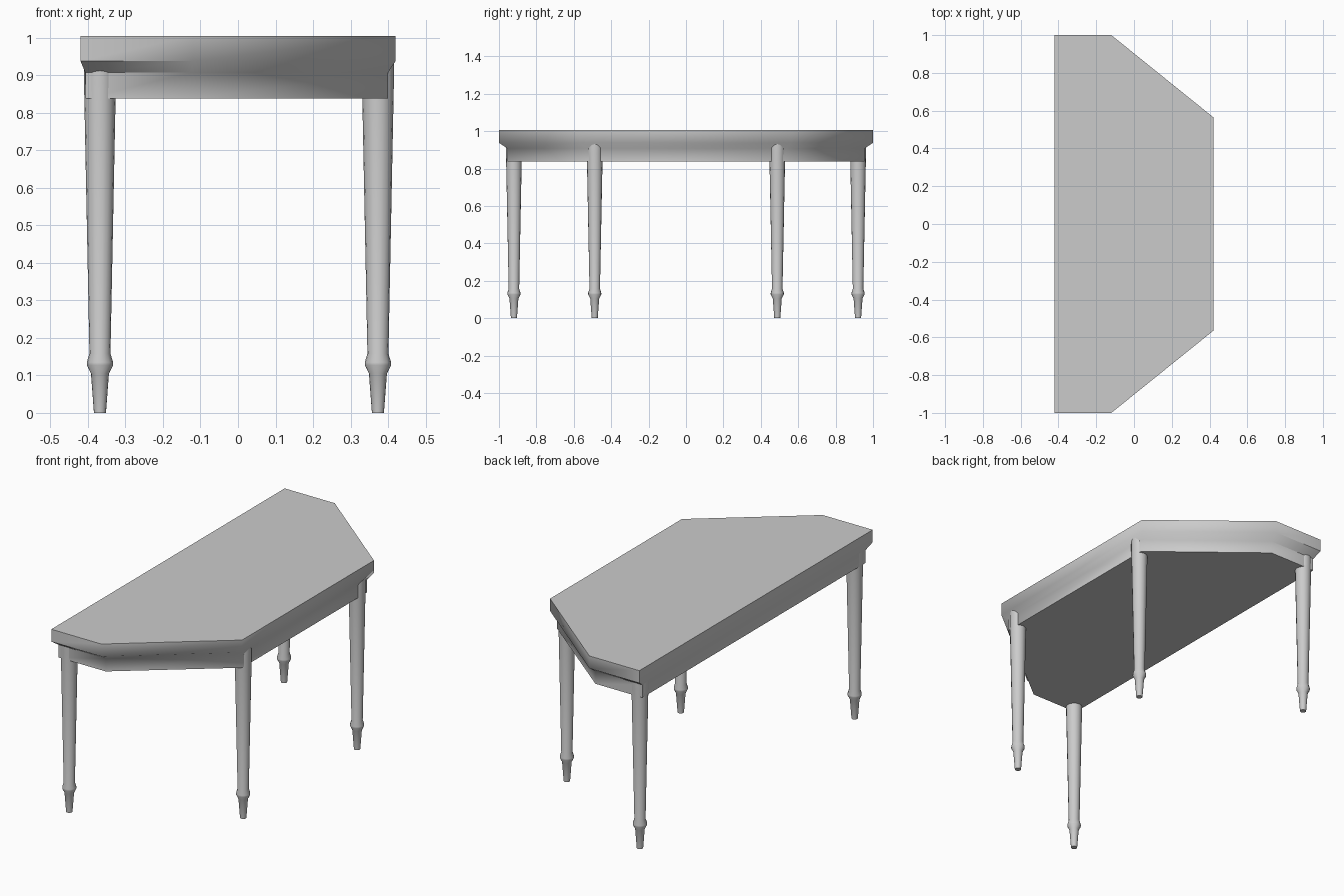
import bpy, bmesh, math

if "Cube" in bpy.data.objects:
    bpy.data.objects.remove(bpy.data.objects["Cube"])

def finish(name, bm, angle):
    bmesh.ops.recalc_face_normals(bm, faces=bm.faces)
    me = bpy.data.meshes.new(name)
    bm.to_mesh(me)
    bm.free()
    ob = bpy.data.objects.new(name, me)
    bpy.context.collection.objects.link(ob)
    bpy.ops.object.select_all(action='DESELECT')
    ob.select_set(True)
    bpy.context.view_layer.objects.active = ob
    bpy.ops.object.shade_smooth_by_angle(angle=math.radians(angle))
    return ob

def loft(name, rings, angle):
    """Skin a stack of equal-length point rings and cap both ends."""
    bm = bmesh.new()
    vs = [[bm.verts.new(p) for p in r] for r in rings]
    n = len(vs[0])
    for a, b in zip(vs, vs[1:]):
        for i in range(n):
            j = (i + 1) % n
            bm.faces.new((a[i], a[j], b[j], b[i]))
    bm.faces.new(vs[0])
    bm.faces.new(vs[-1])
    return finish(name, bm, angle)

# Six-sided outline with two cut corners
def outline(back, corner, front, y_end, y_front, z):
    half = [(back, -y_end), (corner, -y_end), (front, -y_front)]
    pts = half + [(x, -y) for x, y in reversed(half)]
    return [(x, y, z) for x, y in pts]

# Table top with undercut edge running into the apron
loft("table_top_and_apron", [
    outline(-0.407, -0.125, 0.400, 0.955, 0.535, 0.838),
    outline(-0.407, -0.125, 0.400, 0.955, 0.535, 0.907),
    outline(-0.42, -0.12, 0.42, 1.0, 0.565, 0.938),
    outline(-0.42, -0.12, 0.42, 1.0, 0.565, 1.005),
], 55)

# Turned tapering legs: (radius, height)
PROFILE = [(0.016, 0), (0.024, 0.105), (0.035, 0.127), (0.035, 0.135),
           (0.028, 0.158), (0.0425, 0.88), (0.0425, 0.932)]
SIDES = 16

def leg(name, x, y):
    rings = [[(x + r * math.cos(2 * math.pi * i / SIDES),
               y + r * math.sin(2 * math.pi * i / SIDES), z)
              for i in range(SIDES)] for r, z in PROFILE]
    loft(name, rings, 35)

for side, s in (("left", -1), ("right", 1)):
    leg("back_leg_" + side, -0.368, s * 0.92)
    leg("front_leg_" + side, 0.373, s * 0.488)
